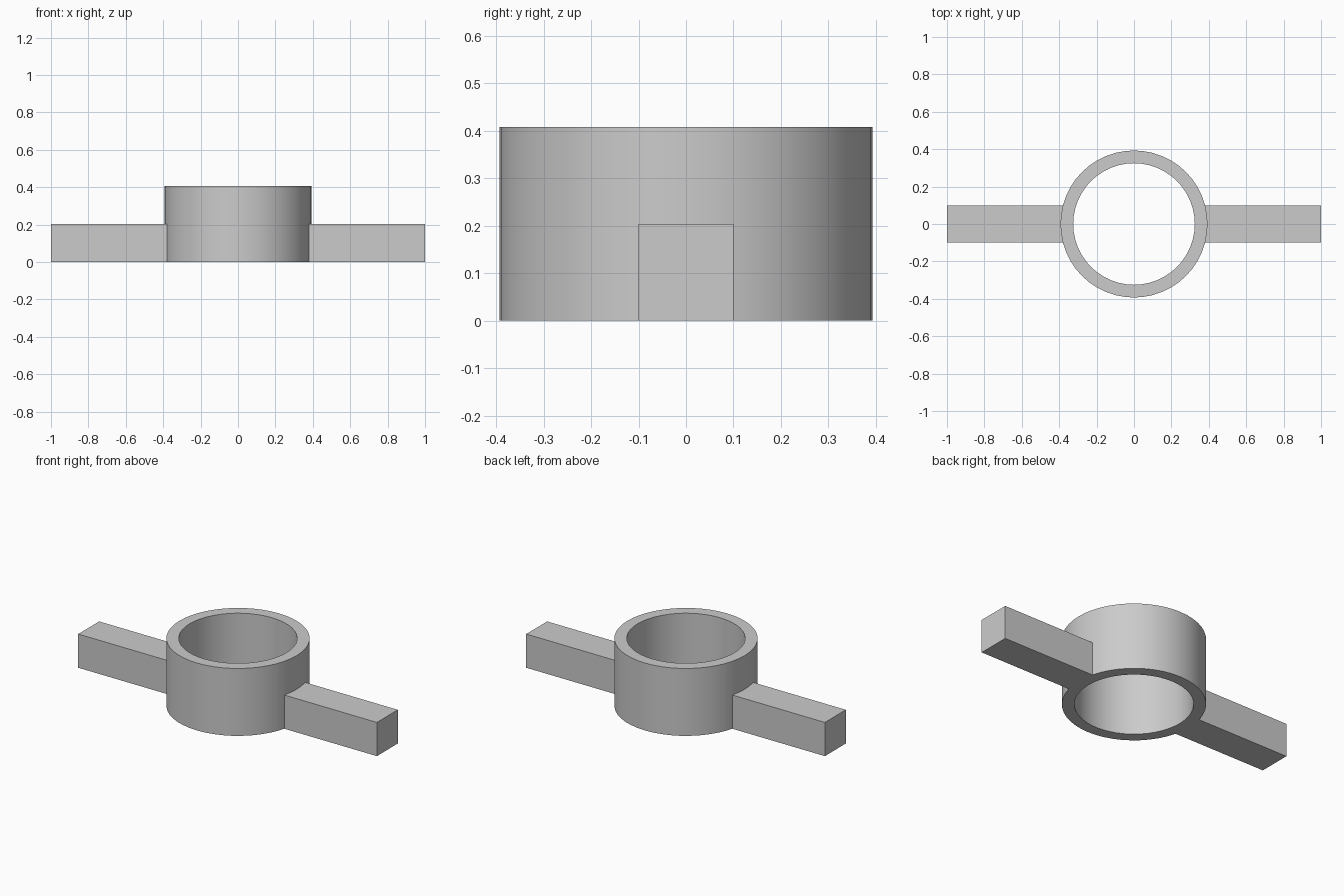
import bpy
import bmesh
from math import radians
from mathutils import Matrix, Vector

cube = bpy.data.objects.get("Cube")
if cube:
    bpy.data.objects.remove(cube, do_unlink=True)

OUTER, INNER, HEIGHT = 0.393, 0.325, 0.408
ARM_WIDTH, ARM_HEIGHT, ARM_START = 0.2, 0.204, 0.355
SEGMENTS = 48

grey = bpy.data.materials.new("plain grey")
grey.use_nodes = True
colour = (0.6, 0.6, 0.6, 1)
grey.diffuse_color = colour
grey.node_tree.nodes["Principled BSDF"].inputs["Base Color"].default_value = colour


def add_object(name, bm):
    bmesh.ops.recalc_face_normals(bm, faces=bm.faces)
    mesh = bpy.data.meshes.new(name)
    bm.to_mesh(mesh)
    bm.free()
    mesh.materials.append(grey)
    obj = bpy.data.objects.new(name, mesh)
    bpy.context.collection.objects.link(obj)
    return obj


# Open ring: a rectangular wall section spun about z
bm = bmesh.new()
corners = [(INNER, 0), (OUTER, 0), (OUTER, HEIGHT), (INNER, HEIGHT)]
verts = [bm.verts.new((r, 0, z)) for r, z in corners]
edges = [bm.edges.new((verts[i - 1], verts[i])) for i in range(len(verts))]
bmesh.ops.spin(bm, geom=verts + edges, cent=(0, 0, 0), axis=(0, 0, 1),
               angle=radians(360), steps=SEGMENTS, use_merge=True)
bmesh.ops.remove_doubles(bm, verts=bm.verts, dist=0.0001)
ring = add_object("ring", bm)
bpy.context.view_layer.objects.active = ring
ring.select_set(True)
bpy.ops.object.shade_smooth_by_angle(angle=radians(30))

# Square side arms, sunk into the ring wall
for name, side in (("left_arm", 1), ("right_arm", -1)):
    bm = bmesh.new()
    bmesh.ops.create_cube(bm, size=1)
    length = 1 - ARM_START
    bmesh.ops.scale(bm, vec=Vector((length, ARM_WIDTH, ARM_HEIGHT)), verts=bm.verts)
    centre = Vector((side * (1 + ARM_START) / 2, 0, ARM_HEIGHT / 2))
    bmesh.ops.transform(bm, matrix=Matrix.Translation(centre), verts=bm.verts)
    add_object(name, bm)
